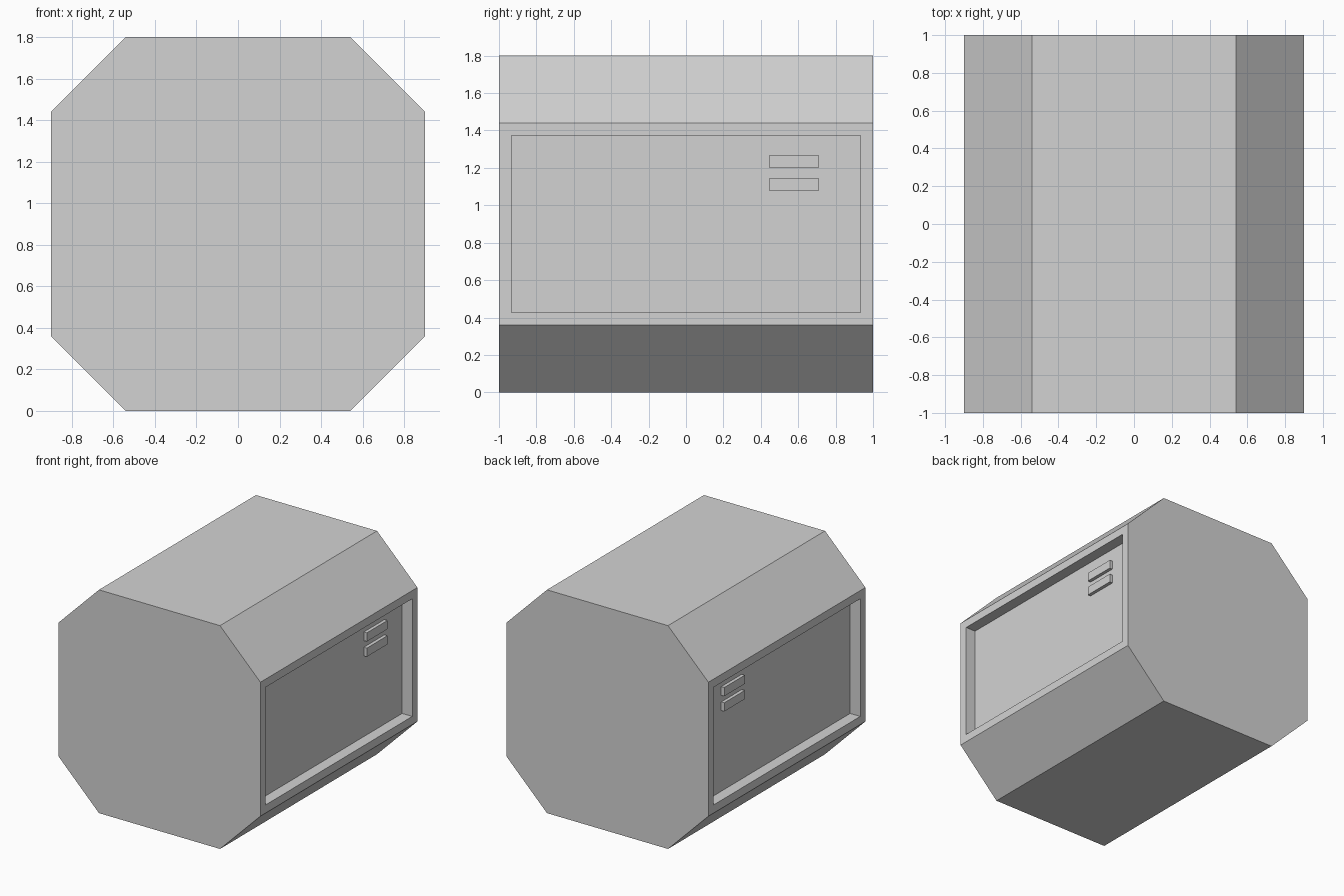
import bpy
import bmesh
from mathutils import Matrix, Vector

if "Cube" in bpy.data.objects:
    bpy.data.objects.remove(bpy.data.objects["Cube"], do_unlink=True)

HALF, CUT, LENGTH = 0.9, 0.36, 2.0      # octagonal section and its length
RIM, DEPTH = 0.093, 0.09                # side panel border and recess
FLOOR = HALF - DEPTH

grey = bpy.data.materials.new("light_grey")
grey.use_nodes = True
colour = (0.65, 0.65, 0.65, 1)
grey.diffuse_color = colour
grey.node_tree.nodes["Principled BSDF"].inputs["Base Color"].default_value = colour


def add_object(name, bm):
    bmesh.ops.recalc_face_normals(bm, faces=bm.faces)
    mesh = bpy.data.meshes.new(name)
    bm.to_mesh(mesh)
    bm.free()
    mesh.materials.append(grey)
    obj = bpy.data.objects.new(name, mesh)
    bpy.context.collection.objects.link(obj)
    return obj


# Octagonal body, extruded from front to back
flat = HALF - CUT
profile = [(-flat, -HALF), (flat, -HALF), (HALF, -flat), (HALF, flat),
           (flat, HALF), (-flat, HALF), (-HALF, flat), (-HALF, -flat)]
bm = bmesh.new()
front = bm.faces.new([bm.verts.new((x, -LENGTH / 2, z + HALF)) for x, z in profile])
result = bmesh.ops.extrude_face_region(bm, geom=[front], use_keep_orig=True)
moved = [g for g in result["geom"] if isinstance(g, bmesh.types.BMVert)]
bmesh.ops.translate(bm, verts=moved, vec=(0, LENGTH, 0))
bmesh.ops.recalc_face_normals(bm, faces=bm.faces)

# Recessed side panels with straight walls
for side in (-1, 1):
    bm.normal_update()
    panel = next(f for f in bm.faces if f.normal.x * side > 0.99)
    bmesh.ops.inset_individual(bm, faces=[panel], thickness=RIM)
    bmesh.ops.inset_individual(bm, faces=[panel], thickness=0)
    for v in panel.verts:
        v.co.x = side * FLOOR
add_object("body", bm)

# Pairs of small raised bars on both recessed panels
for side, label in ((1, "left"), (-1, "right")):
    for z, level in ((1.234, "upper"), (1.111, "lower")):
        bm = bmesh.new()
        centre = Vector((side * (FLOOR + 0.0135), 0.577, z))
        size = Matrix.Diagonal((0.027, 0.262, 0.07, 1))
        bmesh.ops.create_cube(bm, size=1, matrix=Matrix.Translation(centre) @ size)
        add_object(f"{label}_{level}_bar", bm)
